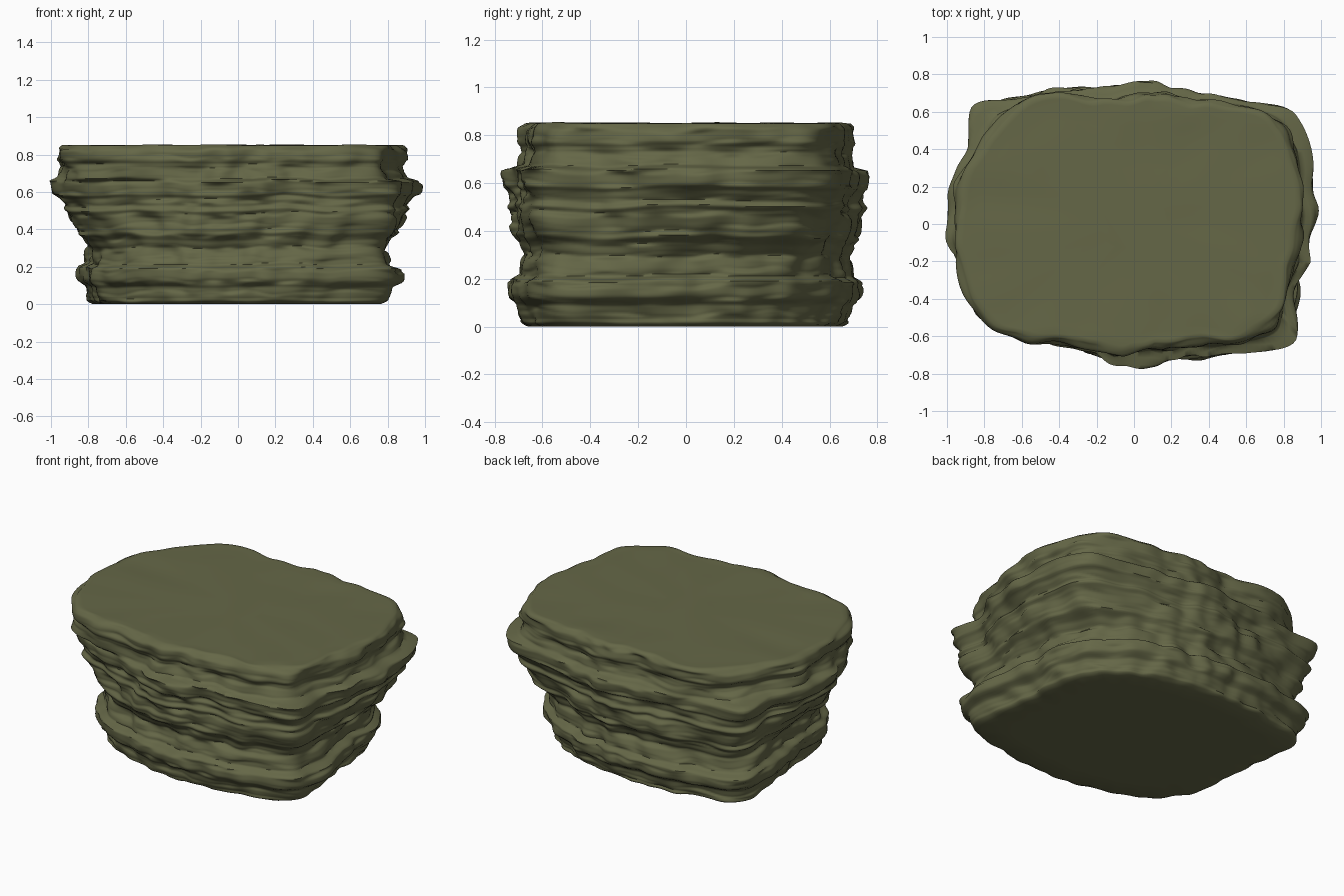
import bpy, bmesh, math
from mathutils import Vector, noise

if "Cube" in bpy.data.objects:
    bpy.data.objects.remove(bpy.data.objects["Cube"], do_unlink=True)

SEGMENTS, RINGS, HEIGHT = 264, 120, 0.85

# Radii of the three outlines, evenly spaced around a full turn
FOOT = [.81, .82, .83, .82, .79, .75, .73, .72, .74, .77, .83, .91, 1.01, .94, .86] * 2
LEDGE = [.96, .98, 1.04, 1.04, .88, .81, .745, .775, .75, .76,
         .82, .91, 1.06, .98, .99, 1.0, .99, .96, .88, .80,
         .74, .74, .77, .765, .76, .82, .92, 1.06, .94, .96]
CROWN = [.89, .91, .94, .95, .85, .76, .71, .70, .68, .70,
         .80, .88, .91, .93, .96, .95, .96, .97, .94, .84,
         .73, .70, .68, .68, .69, .74, .85, .91, .89, .88]

# Height, foot share, ledge share, scale; the rest of the share is the crown
PROFILE = [(0, 1, 0, .91), (.02, 1, 0, .93), (.09, 1, 0, .95), (.12, 1, 0, 1),
           (.19, 1, 0, 1), (.21, 1, 0, .95), (.29, .85, .15, .92),
           (.34, .7, .3, .93), (.37, .55, .45, .96), (.47, .35, .65, .97),
           (.50, .25, .75, .98), (.52, .2, .8, .96), (.56, .05, .95, .97),
           (.58, 0, 1, .99), (.655, 0, 1, 1), (.67, 0, .15, 1),
           (.73, 0, 0, .99), (.77, 0, 0, 1.01), (.85, 0, 0, 1)]


def outline(radii, angle):
    """Smooth periodic reading of an outline."""
    n = len(radii)
    t = (angle / math.tau * n) % n
    i, f = int(t), t % 1
    a, b, c, d = (radii[(i + k) % n] for k in (-1, 0, 1, 2))
    return b + f * (c - a + f * (2 * a - 5 * b + 4 * c - d + f * (3 * (b - c) + d - a))) / 2


def profile(z):
    for lo, hi in zip(PROFILE, PROFILE[1:]):
        if z <= hi[0]:
            f = (z - lo[0]) / (hi[0] - lo[0])
            return [p + (q - p) * f for p, q in zip(lo[1:], hi[1:])]
    return PROFILE[-1][1:]


def ripple(angle, z, freq):
    """Noise running once around the rock."""
    return noise.noise(Vector((math.cos(angle) * freq, math.sin(angle) * freq, z)))


def strata(angle, z, thickness, depth, freq):
    """Chipped layers: each keeps its own edge, then eases into the next."""
    layer = z / thickness
    k = math.floor(layer)
    f = layer - k
    ease = min(max((f - .7) / .3, 0), 1)
    ease = ease * ease * (3 - 2 * ease)
    here, above = (ripple(angle, (k + s) * 7.3 + .4, freq) for s in (0, 1))
    groove = .25 * abs(2 * f - 1) ** 6
    return depth * (here + (above - here) * ease - groove)


def radius(angle, z):
    # Bedding planes wander up and down, so warp the height first
    wave = z + .03 * ripple(angle, 3.3, 2.6) * math.sin(math.pi * z / HEIGHT)
    foot, ledge, scale = profile(min(max(wave, 0), HEIGHT))
    r = scale * (foot * outline(FOOT, angle) + ledge * outline(LEDGE, angle)
                 + (1 - foot - ledge) * outline(CROWN, angle))
    r += strata(angle, wave + .06, .09, .026, 4)
    r += strata(angle, wave + .03 * ripple(angle, 8.6, 4), .06, .016, 6)
    r += .022 * ripple(angle, z * 9, 7)
    # Round off the top and bottom rims
    rim = min(z, HEIGHT - z)
    return r - .02 * max(0, 1 - rim / .02) ** 2


bm = bmesh.new()
angles = [math.tau * i / SEGMENTS for i in range(SEGMENTS)]


def add_ring(z, shrink=1.0, bump=0.0):
    ring = []
    for a in angles:
        r = radius(a, z) * shrink
        x, y = r * math.cos(a), r * math.sin(a)
        dz = bump * noise.noise(Vector((x, y, 4)) * 4)
        ring.append(bm.verts.new((x, y, z + dz)))
    return ring


# Bottom cap, layered wall and gently uneven top, as one stack of rings
rings = [add_ring(0, s) for s in (.4, .8)]
rings += [add_ring(HEIGHT * j / RINGS) for j in range(RINGS + 1)]
rings += [add_ring(HEIGHT, s, .008) for s in (.97, .9, .8, .65, .45, .2)]
for low, high in zip(rings, rings[1:]):
    for i in range(SEGMENTS):
        j = (i + 1) % SEGMENTS
        bm.faces.new((low[i], low[j], high[j], high[i]))
bm.faces.new(reversed(rings[0]))
bm.faces.new(rings[-1])

mesh = bpy.data.meshes.new("layered_rock")
bm.to_mesh(mesh)
bm.free()
rock = bpy.data.objects.new("layered_rock", mesh)
bpy.context.collection.objects.link(rock)

# Mossy stone colour
stone = bpy.data.materials.new("olive_stone")
stone.use_nodes = True
colour = (.13, .136, .063, 1)
stone.diffuse_color = colour
stone.node_tree.nodes["Principled BSDF"].inputs["Base Color"].default_value = colour
mesh.materials.append(stone)

bpy.context.view_layer.objects.active = rock
rock.select_set(True)
bpy.ops.object.shade_smooth_by_angle(angle=math.radians(60))
